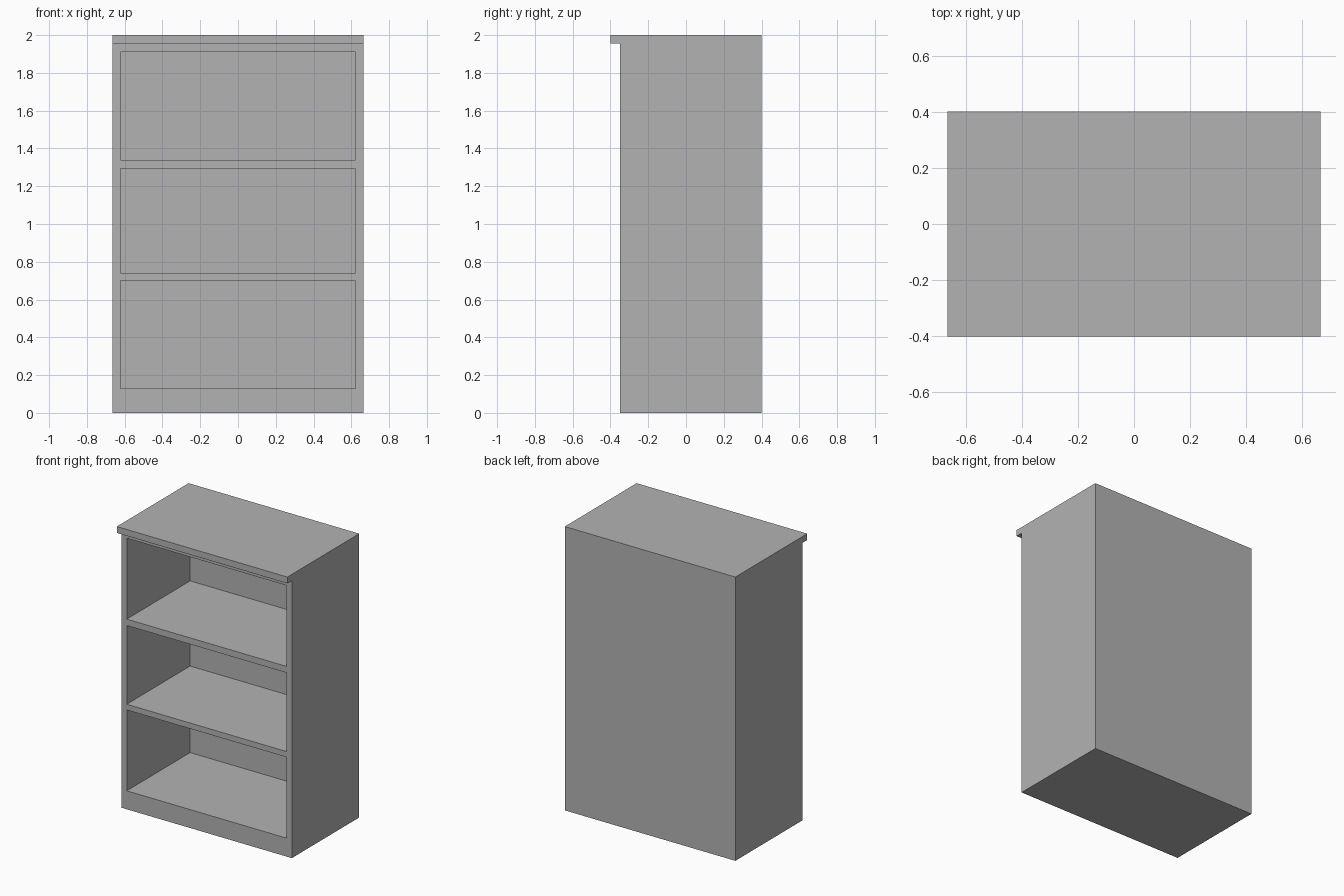
import bpy
import bmesh
from mathutils import Matrix, Vector

cube = bpy.data.objects.get("Cube")
if cube:
    bpy.data.objects.remove(cube, do_unlink=True)

HALF_W, HALF_D, HEIGHT = 0.665, 0.4, 2.0
FRONT, LEDGE_Z = -0.35, 1.955
INNER_W, INNER_BACK = 0.622, 0.355
BAYS = {"lower": (0.13, 0.70), "middle": (0.74, 1.295), "upper": (1.34, 1.91)}

grey = bpy.data.materials.new("plain grey")
grey.use_nodes = True
colour = (0.45, 0.45, 0.45, 1)
grey.diffuse_color = colour
grey.node_tree.nodes["Principled BSDF"].inputs["Base Color"].default_value = colour


def add_object(name, bm):
    bmesh.ops.recalc_face_normals(bm, faces=bm.faces)
    mesh = bpy.data.meshes.new(name)
    bm.to_mesh(mesh)
    bm.free()
    mesh.materials.append(grey)
    obj = bpy.data.objects.new(name, mesh)
    bpy.context.collection.objects.link(obj)
    return obj


# Cabinet body: side profile with the overhanging top, extruded across the width
profile = [(HALF_D, 0), (HALF_D, HEIGHT), (-HALF_D, HEIGHT),
           (-HALF_D, LEDGE_Z), (FRONT, LEDGE_Z), (FRONT, 0)]
bm = bmesh.new()
side = bm.faces.new([bm.verts.new((-HALF_W, y, z)) for y, z in profile])
wall = bmesh.ops.extrude_face_region(bm, geom=[side])
verts = [v for v in wall["geom"] if isinstance(v, bmesh.types.BMVert)]
bmesh.ops.translate(bm, verts=verts, vec=(2 * HALF_W, 0, 0))
body = add_object("bookcase_body", bm)

# Open bays: cutters leave the base, shelves, sides and back panel
for name, (low, high) in BAYS.items():
    front = FRONT - 0.2
    centre = Vector((0, (front + INNER_BACK) / 2, (low + high) / 2))
    size = Vector((2 * INNER_W, INNER_BACK - front, high - low))
    bm = bmesh.new()
    bmesh.ops.create_cube(bm, size=1, matrix=Matrix.LocRotScale(centre, None, size))
    cutter = add_object(name + "_bay_cutter", bm)
    cutter.hide_render = True
    cutter.hide_viewport = True
    cutter.display_type = 'WIRE'
    cut = body.modifiers.new(name + "_bay", 'BOOLEAN')
    cut.operation = 'DIFFERENCE'
    cut.solver = 'EXACT'
    cut.object = cutter
